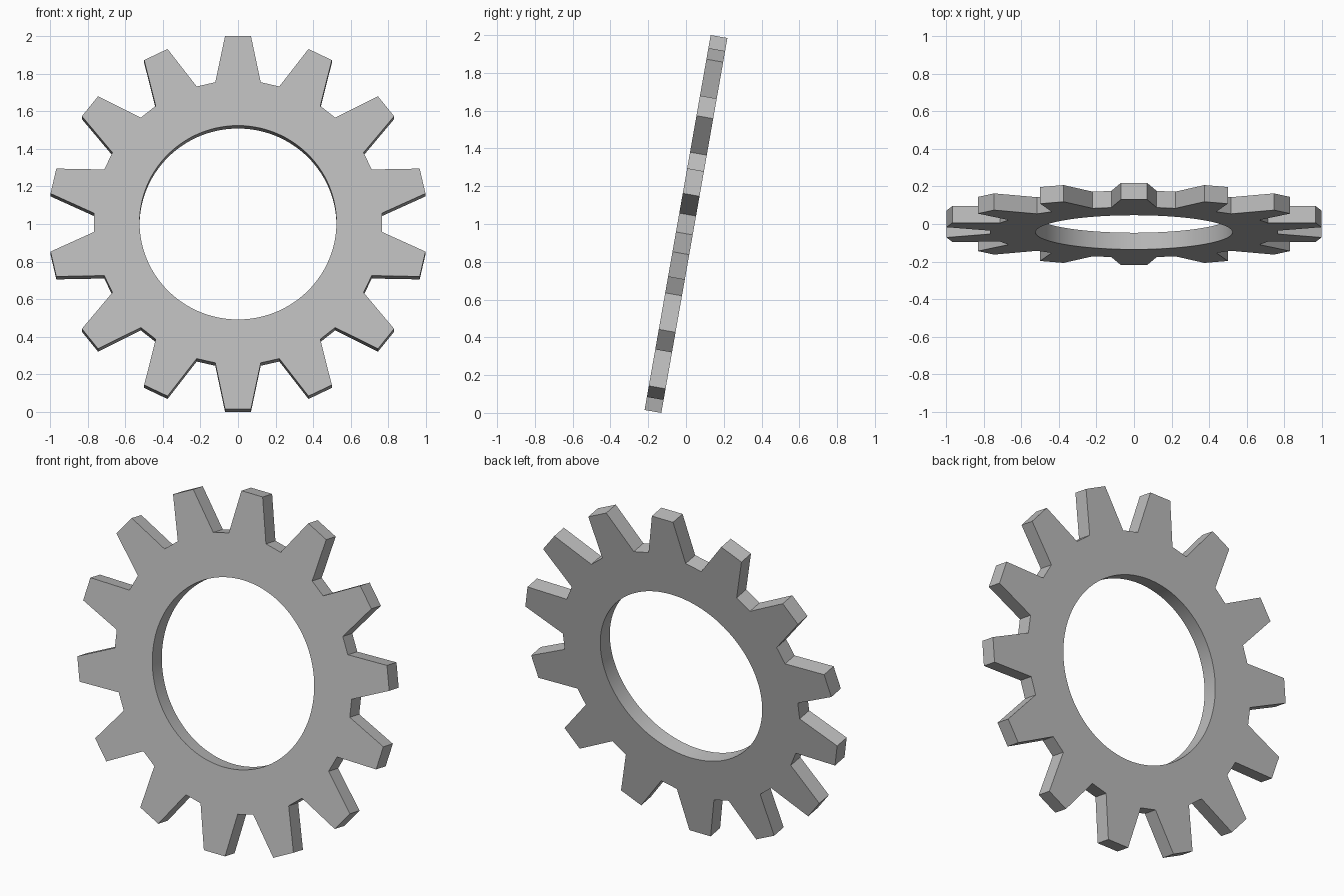
import bpy, bmesh
from math import sin, cos, pi, radians
from mathutils import Vector, Matrix

cube = bpy.data.objects.get("Cube")
if cube:
    bpy.data.objects.remove(cube, do_unlink=True)

TEETH = 14
TIP_RADIUS, TIP_HALF = 1.0077, 0.069
ROOT_RADIUS, ROOT_HALF = 0.758, 0.121
HOLE_RADIUS, HOLE_SIDES = 0.524, 112
THICKNESS = 0.09
TILT = radians(-10)

# Plain grey metal
grey = bpy.data.materials.new("grey_metal")
grey.use_nodes = True
colour = (0.5, 0.5, 0.5, 1)
grey.diffuse_color = colour
grey.node_tree.nodes["Principled BSDF"].inputs["Base Color"].default_value = colour


def add_loop(bm, points):
    """Closed loop of edges in the XZ plane, on the front face."""
    verts = [bm.verts.new((x, -THICKNESS / 2, z)) for x, z in points]
    return [bm.edges.new((a, b)) for a, b in zip(verts, verts[1:] + verts[:1])]


# Outline: one tapered tooth repeated around the rim
tooth = [(-ROOT_HALF, ROOT_RADIUS), (-TIP_HALF, TIP_RADIUS),
         (TIP_HALF, TIP_RADIUS), (ROOT_HALF, ROOT_RADIUS)]
outline = []
for i in range(TEETH):
    turn = Matrix.Rotation(-2 * pi * i / TEETH, 2)
    outline += [turn @ Vector(p) for p in tooth]

# Round centre hole
hole = []
for i in range(HOLE_SIDES):
    a = 2 * pi * i / HOLE_SIDES
    hole.append((HOLE_RADIUS * cos(a), HOLE_RADIUS * sin(a)))

# Fill between outline and hole, then extrude to the gear's thickness
bm = bmesh.new()
edges = add_loop(bm, outline) + add_loop(bm, hole)
bmesh.ops.triangle_fill(bm, use_beauty=True, edges=edges, normal=(0, -1, 0))
result = bmesh.ops.extrude_face_region(bm, geom=bm.faces[:], use_keep_orig=True)
back = [g for g in result["geom"] if isinstance(g, bmesh.types.BMVert)]
bmesh.ops.translate(bm, verts=back, vec=(0, THICKNESS, 0))
bmesh.ops.recalc_face_normals(bm, faces=bm.faces[:])
mesh = bpy.data.meshes.new("gear_wheel")
bm.to_mesh(mesh)
bm.free()
mesh.materials.append(grey)

# Gear leaning back slightly
gear = bpy.data.objects.new("gear_wheel", mesh)
bpy.context.collection.objects.link(gear)
gear.location.z = 1
gear.rotation_euler.x = TILT

bpy.ops.object.select_all(action='DESELECT')
gear.select_set(True)
bpy.context.view_layer.objects.active = gear
bpy.ops.object.shade_smooth_by_angle(angle=radians(30))
